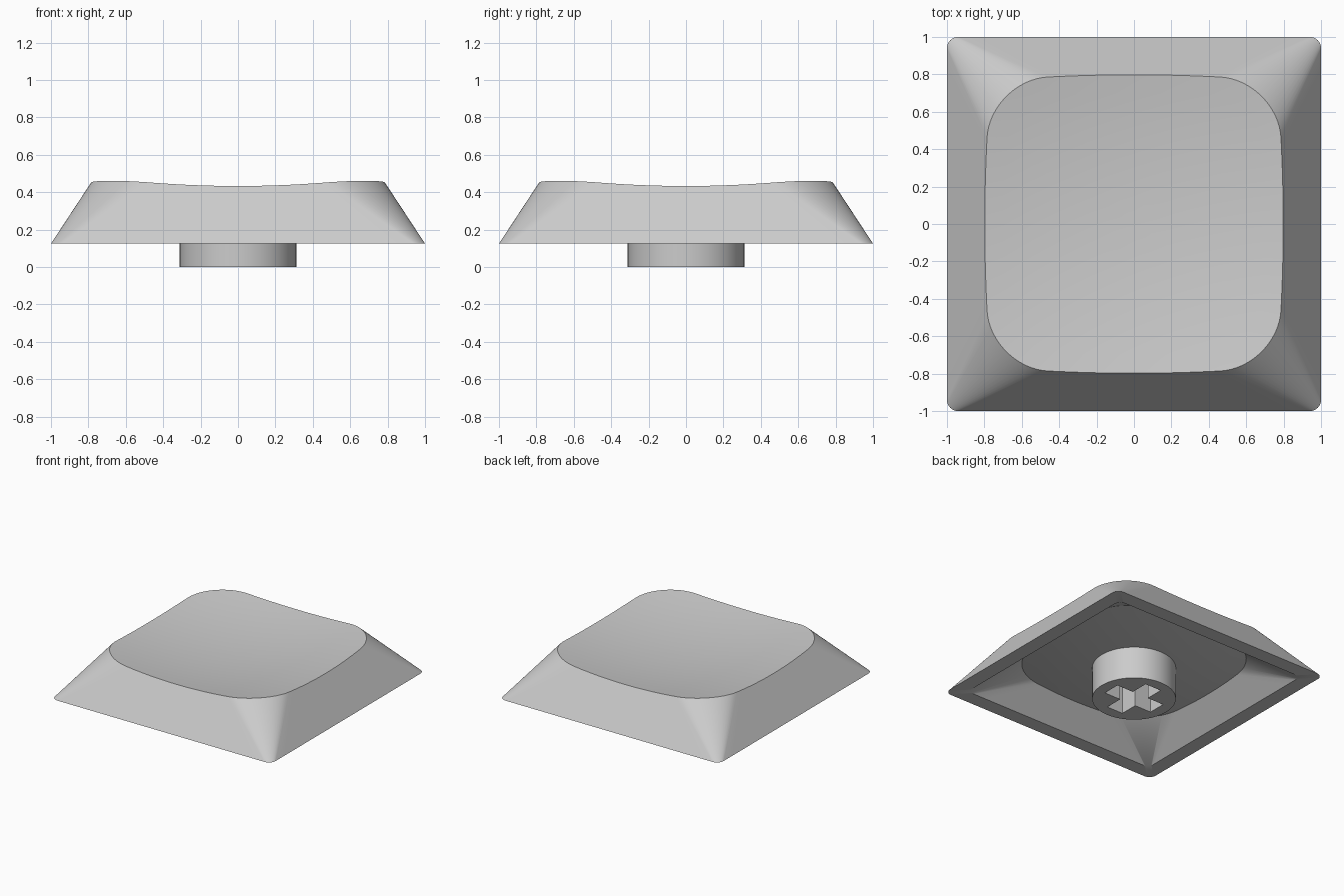
import bpy, bmesh
from math import cos, sin, pi, radians
from mathutils import Vector

default = bpy.data.objects.get("Cube")
if default:
    bpy.data.objects.remove(default)

# One plain grey plastic
grey = bpy.data.materials.new("grey plastic")
grey.use_nodes = True
colour = (0.6, 0.6, 0.6, 1)
grey.diffuse_color = colour
grey.node_tree.nodes["Principled BSDF"].inputs["Base Color"].default_value = colour

BASE = 0.125      # height of the cap's lower rim
CURVE = 10.6      # twice the radius of the dished top
ARC, SIDE = 16, 16


def rounded_square(half, radius):
    """Outline points: a corner arc and then a divided straight side, four times."""
    points = []
    for quarter in range(4):
        start = quarter * pi / 2
        centre = Vector((half - radius, half - radius))
        for k in range(ARC + 1):
            a = k / ARC * pi / 2
            p = centre + radius * Vector((cos(a), sin(a)))
            points.append(turn(p, start))
        first = centre + Vector((0, radius))
        for k in range(1, SIDE):
            p = first.lerp(Vector((-first.x, first.y)), k / SIDE)
            points.append(turn(p, start))
    return points


def turn(p, a):
    return Vector((p.x * cos(a) - p.y * sin(a), p.x * sin(a) + p.y * cos(a)))


def dish(p, floor):
    return floor + p.length_squared / CURVE


def bridge(bm, a, b):
    for i in range(len(a)):
        j = (i + 1) % len(a)
        bm.faces.new((a[i], a[j], b[j], b[i]))


def dished_shell(bm, low, high, height, floor):
    """Tapered wall trimmed by a dished surface; returns the bottom ring."""
    bottom, rim = [], []
    for p, q in zip(rounded_square(*low), rounded_square(*high)):
        t = 1
        for _ in range(12):
            t = (dish(p.lerp(q, t), floor) - BASE) / (height - BASE)
        bottom.append(bm.verts.new((*p, BASE)))
        rim.append(p.lerp(q, t))
    rings = []
    steps = 8
    for k in range(steps, 0, -1):
        ring = [p * k / steps for p in rim]
        rings.append([bm.verts.new((*p, dish(p, floor))) for p in ring])
    for a, b in zip([bottom] + rings, rings):
        bridge(bm, a, b)
    # close the middle of the dish
    middle = bm.verts.new((0, 0, floor))
    last = rings[-1]
    for i in range(len(last)):
        bm.faces.new((last[i], last[(i + 1) % len(last)], middle))
    return bottom


def finish(bm, name):
    bmesh.ops.recalc_face_normals(bm, faces=bm.faces)
    mesh = bpy.data.meshes.new(name)
    bm.to_mesh(mesh)
    bm.free()
    mesh.materials.append(grey)
    obj = bpy.data.objects.new(name, mesh)
    bpy.context.collection.objects.link(obj)
    bpy.ops.object.select_all(action="DESELECT")
    obj.select_set(True)
    bpy.context.view_layer.objects.active = obj
    bpy.ops.object.shade_smooth_by_angle(angle=radians(30))
    return obj


# Cap: outer shell, hollow underside and the flat rim joining them
bm = bmesh.new()
outer = dished_shell(bm, (1, 0.06), (0.78, 0.33), 0.46, 0.373)
inner = dished_shell(bm, (0.88, 0.06), (0.70, 0.36), 0.32, 0.255)
bridge(bm, outer, inner)
finish(bm, "cap")

# Stem: round post with a cross-shaped socket
bm = bmesh.new()
RADIUS, REACH, SLOT = 0.312, 0.222, 0.073
circle = [RADIUS * Vector((cos(k * pi / 32), sin(k * pi / 32))) for k in range(64)]
arm = [Vector((REACH, -SLOT)), Vector((REACH, SLOT)), Vector((SLOT, SLOT))]
cross = [turn(p, k * pi / 2) for k in range(4) for p in arm]
for loop in (circle, cross):
    verts = [bm.verts.new((*p, 0)) for p in loop]
    for i, v in enumerate(verts):
        bm.edges.new((v, verts[(i + 1) % len(verts)]))
bmesh.ops.triangle_fill(bm, edges=bm.edges[:], use_beauty=True)
grown = bmesh.ops.extrude_face_region(bm, geom=bm.faces[:])["geom"]
for v in grown:
    if isinstance(v, bmesh.types.BMVert):
        v.co.z = 0.29
finish(bm, "stem")
